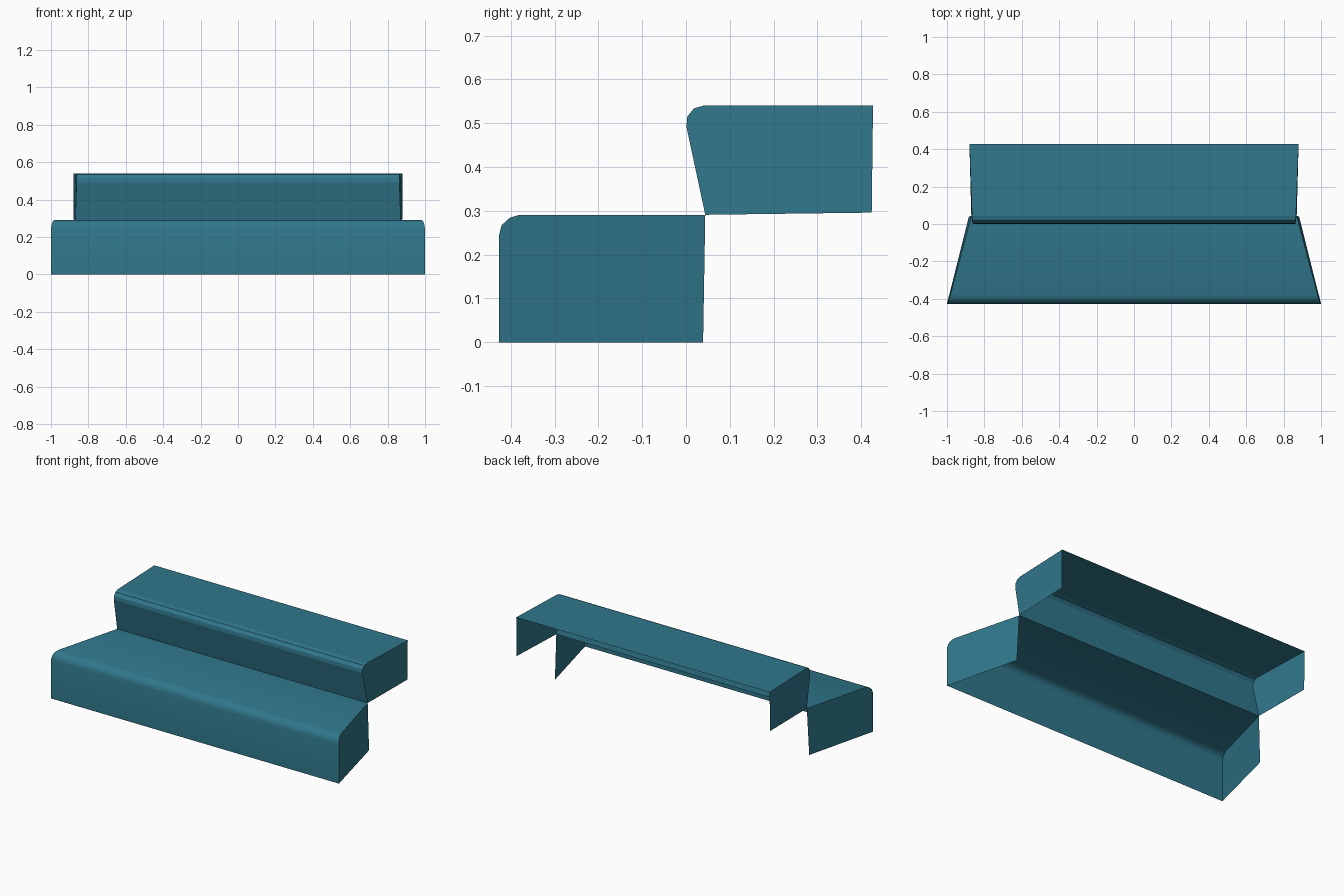
import bpy, bmesh, math

if "Cube" in bpy.data.objects:
    bpy.data.objects.remove(bpy.data.objects["Cube"])

teal = bpy.data.materials.new("teal")
teal.diffuse_color = (0.030, 0.186, 0.262, 1)
teal.use_nodes = True
teal.node_tree.nodes["Principled BSDF"].inputs["Base Color"].default_value = teal.diffuse_color


def step_shell(name, profile, back_foot, smooth):
    """Open step cover: profile of (half width, y, z) swept across x, plus two side cheeks."""
    bm = bmesh.new()
    sides = []
    for s in (1, -1):
        sides.append([bm.verts.new((s * x, y, z)) for x, y, z in profile])
    right, left = sides
    # front, rounded nosing and tread
    for i in range(len(profile) - 1):
        bm.faces.new((left[i], right[i], right[i + 1], left[i + 1]))
    # side cheeks
    x, y, z = back_foot
    bm.faces.new([right[0], bm.verts.new((x, y, z))] + right[:0:-1])
    bm.faces.new(left[1:][:] + [bm.verts.new((-x, y, z)), left[0]])
    bm.normal_update()
    # keep every face pointing away from the inside of the step
    cy = sum(p[1] for p in profile) / len(profile) + 0.1
    for f in bm.faces:
        c = f.calc_center_median()
        n = f.normal
        out = n.x * c.x if abs(n.x) > 0.5 else n.y * (c.y - cy) + n.z
        if out < 0:
            f.normal_flip()
    me = bpy.data.meshes.new(name)
    bm.to_mesh(me)
    bm.free()
    me.materials.append(teal)
    if smooth:
        me.shade_smooth()
        me.set_sharp_from_angle(angle=math.radians(40))
    ob = bpy.data.objects.new(name, me)
    bpy.context.collection.objects.link(ob)
    return ob


# lower step, tapering towards the back
step_shell("lower_step", [
    (1.0, -0.427, 0), (1.0, -0.427, 0.243), (0.996, -0.421, 0.267),
    (0.990, -0.403, 0.284), (0.982, -0.380, 0.291), (0.870, 0.044, 0.291),
], (0.883, 0.039, 0), True)

# upper step with undercut riser, flaring slightly towards the back
step_shell("upper_step", [
    (0.870, 0.044, 0.291), (0.863, 0.001, 0.492), (0.863, 0.003, 0.515),
    (0.864, 0.018, 0.534), (0.866, 0.043, 0.541), (0.880, 0.427, 0.541),
], (0.880, 0.424, 0.296), False)
